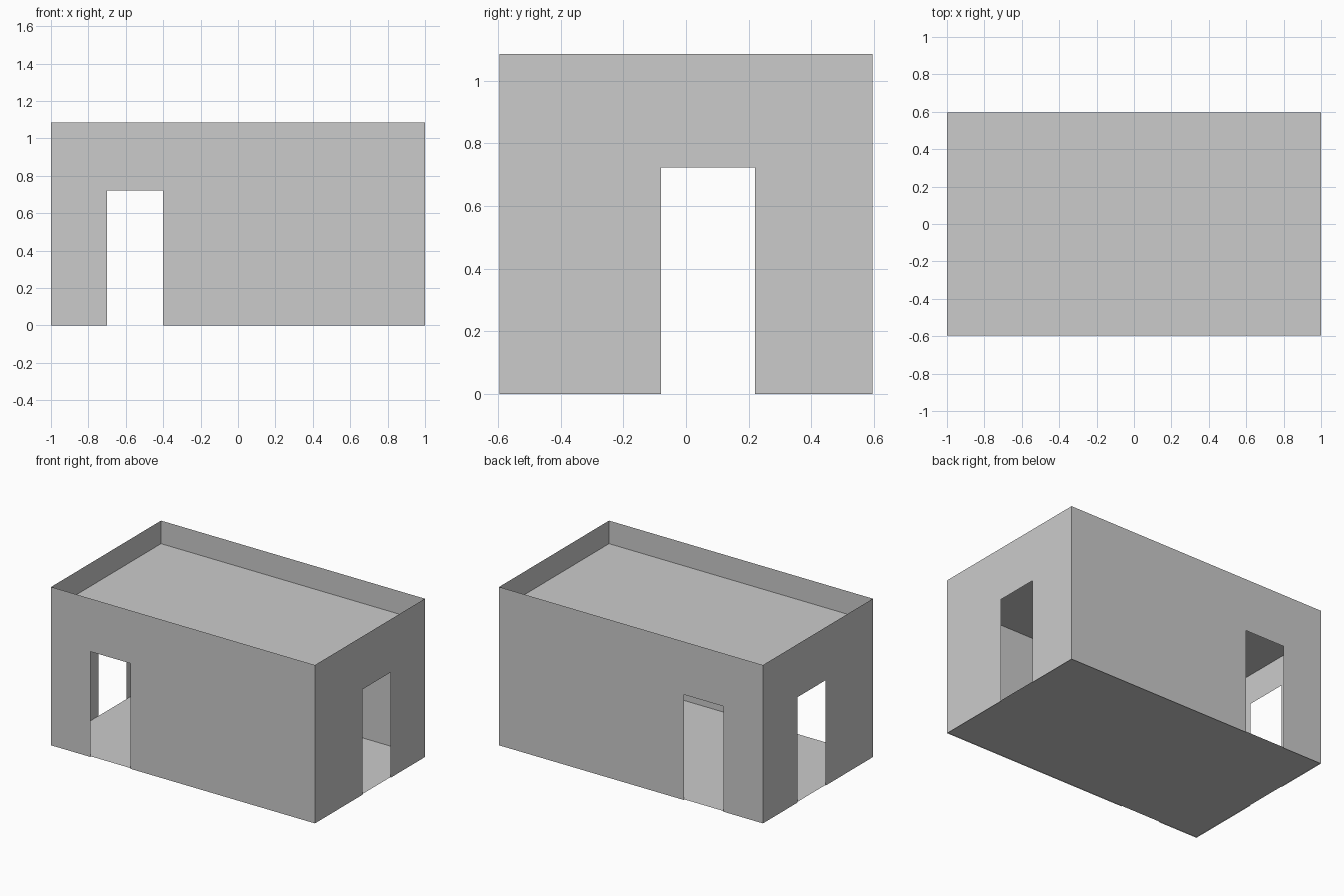
import bpy
from mathutils import Vector

cube = bpy.data.objects.get("Cube")
if cube:
    bpy.data.objects.remove(cube, do_unlink=True)

HALF_X, HALF_Y, HEIGHT = 1.0, 0.595, 1.085
CEILING_Z, FLOOR_Z, DOOR_TOP = 0.927, 0.005, 0.722

grey = bpy.data.materials.new("plain_grey")
grey.use_nodes = True
colour = (0.6, 0.6, 0.6, 1)
grey.diffuse_color = colour
grey.node_tree.nodes["Principled BSDF"].inputs["Base Color"].default_value = colour


def sheet(name, points, outward):
    """One flat panel whose normal points along outward."""
    mesh = bpy.data.meshes.new(name)
    mesh.from_pydata(points, [], [range(len(points))])
    mesh.update()
    if mesh.polygons[0].normal.dot(Vector(outward)) < 0:
        mesh.flip_normals()
    mesh.materials.append(grey)
    obj = bpy.data.objects.new(name, mesh)
    bpy.context.collection.objects.link(obj)


def wall(name, half, door, place, outward):
    """Upright panel with a doorway open down to the ground."""
    a, b = door
    outline = [(-half, 0), (a, 0), (a, DOOR_TOP), (b, DOOR_TOP),
               (b, 0), (half, 0), (half, HEIGHT), (-half, HEIGHT)]
    sheet(name, [place(u, z) for u, z in outline], outward)


# Four walls, with opposite doorways aligned
for name, s in (("front_wall", -1), ("back_wall", 1)):
    wall(name, HALF_X, (-0.70, -0.40), lambda u, z: (u, s * HALF_Y, z), (0, s, 0))
for name, s in (("right_wall", -1), ("left_wall", 1)):
    wall(name, HALF_Y, (-0.08, 0.22), lambda u, z: (s * HALF_X, u, z), (s, 0, 0))

# Floor and sunken flat roof
corners = [(-1, -1), (1, -1), (1, 1), (-1, 1)]
for name, z in (("floor", FLOOR_Z), ("roof", CEILING_Z)):
    sheet(name, [(x * HALF_X, y * HALF_Y, z) for x, y in corners], (0, 0, 1))
